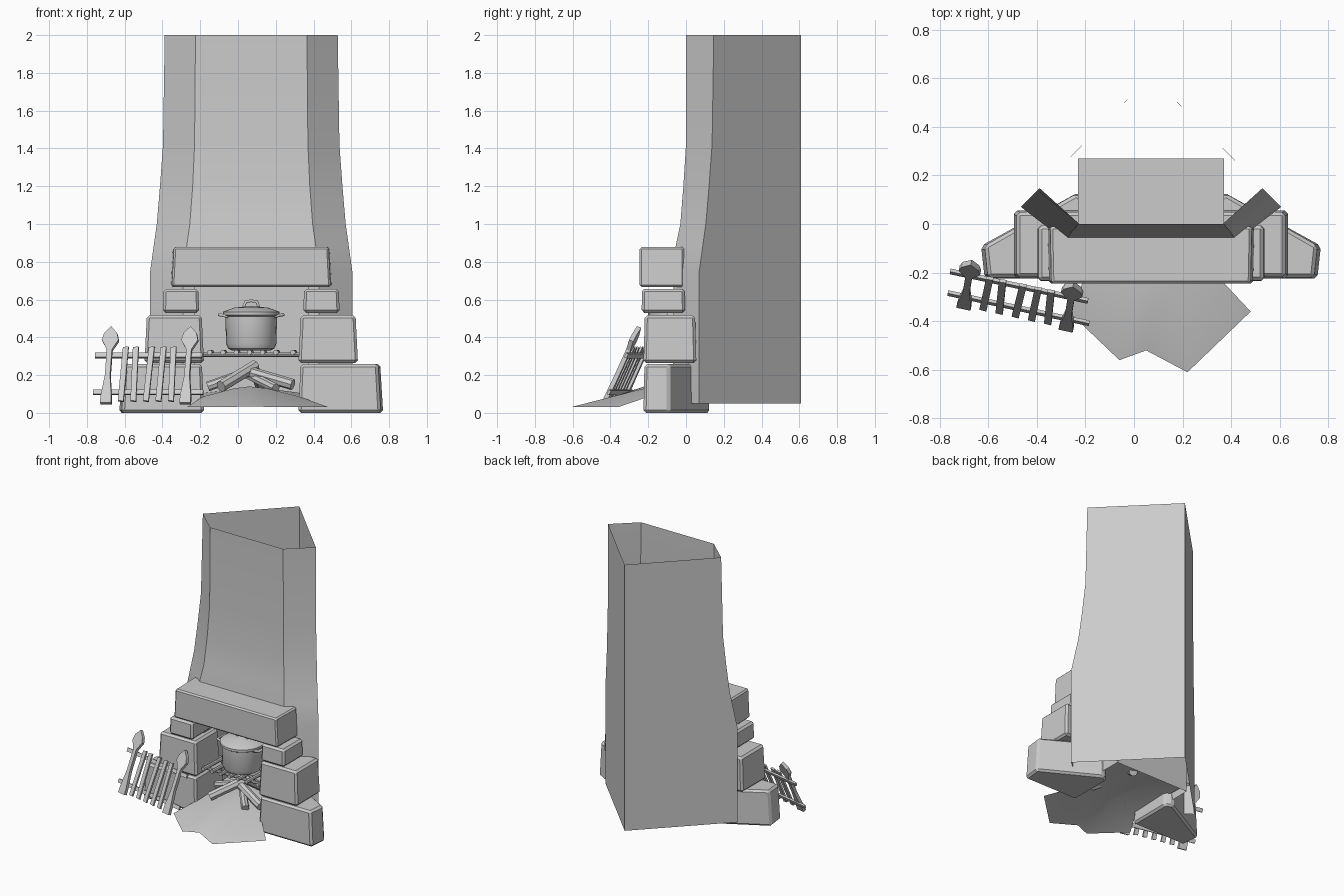
import bpy, bmesh, math
from mathutils import Vector, Matrix

if "Cube" in bpy.data.objects:
    bpy.data.objects.remove(bpy.data.objects["Cube"])

CX = 0.07  # symmetry plane of the fireplace


def mesh_obj(name, verts, faces, fix=True, bevel=0, smooth=False):
    me = bpy.data.meshes.new(name)
    me.from_pydata([tuple(v) for v in verts], [], faces)
    if fix:
        bm = bmesh.new()
        bm.from_mesh(me)
        bmesh.ops.recalc_face_normals(bm, faces=bm.faces)
        bm.to_mesh(me)
        bm.free()
    ob = bpy.data.objects.new(name, me)
    bpy.context.collection.objects.link(ob)
    if bevel:
        m = ob.modifiers.new("bevel", 'BEVEL')
        m.width, m.segments = bevel, 1
    if smooth:
        bpy.ops.object.select_all(action='DESELECT')
        ob.select_set(True)
        bpy.context.view_layer.objects.active = ob
        bpy.ops.object.shade_smooth_by_angle(angle=math.radians(35))
    return ob


def mir(p):
    return (2 * CX - p[0], *p[1:])


def prism(name, low, high, bevel=0):
    n = len(low)
    faces = [(i, (i + 1) % n, n + (i + 1) % n, n + i) for i in range(n)]
    return mesh_obj(name, low + high, faces + [tuple(range(n)), tuple(range(n, 2 * n))], bevel=bevel)


def rod(name, a, b, r, sides=8, r2=None):
    a, b = Vector(a), Vector(b)
    q = (b - a).to_track_quat('Z', 'Y')
    ring = [Vector((math.cos(k * math.tau / sides), math.sin(k * math.tau / sides), 0)) for k in range(sides)]
    ob = prism(name, [a + q @ (v * r) for v in ring], [b + q @ (v * (r2 or r)) for v in ring])
    return ob


# chimney: open shell with a V-shaped back for a room corner
rings = [  # z, front corner x, front y, outer corner y
    (0.05, -0.29, -0.065, 0.07), (0.75, -0.29, -0.065, 0.07), (0.88, -0.272, -0.055, 0.088),
    (1.0, -0.255, -0.03, 0.105), (1.2, -0.24, -0.014, 0.122), (1.42, -0.23, 0.0, 0.138), (2.0, -0.225, 0.0, 0.147)]
verts, faces = [], []
for z, fx, fy, oy in rings:
    o, f = (oy - 0.535, oy, z), (fx, fy, z)
    verts += [o, f, mir(f), mir(o), (CX, 0.61, z)]
for r in range(len(rings) - 1):
    for i in range(5):
        if r == 0 and i == 1:
            continue  # hearth opening
        j = (i + 1) % 5
        faces.append((r * 5 + i, r * 5 + j, r * 5 + 5 + j, r * 5 + 5 + i))
mesh_obj("chimney", verts, faces, fix=False, smooth=True)

# firebox lining with ceiling
path = [(-0.29, -0.065), (-0.23, -0.065), (-0.23, 0.27), (0.37, 0.27), (0.37, -0.065), (0.43, -0.065)]
n = len(path)
mesh_obj("firebox", [(x, y, z) for z in (0.05, 0.75) for x, y in path],
         [(i, i + 1, n + i + 1, n + i) for i in range(n - 1)] + [(n + 1, n + 4, n + 3, n + 2)], fix=False)

# surround stones, mirrored in pairs: plan outline, z range, top inset
stones = [
    ("base_stone", [(-0.615, -0.225), (-0.18, -0.225), (-0.18, 0.10), (-0.23, 0.13), (-0.63, -0.09)], 0.0, 0.258, 0.94),
    ("middle_stone", [(-0.495, -0.225), (-0.18, -0.225), (-0.18, 0.055), (-0.495, 0.055)], 0.265, 0.517, 0.92),
    ("upper_stone", [(-0.398, -0.235), (-0.205, -0.235), (-0.21, -0.005), (-0.398, -0.005)], 0.53, 0.657, 0.95)]
for name, plan, z0, z1, s in stones:
    c = sum((Vector(p) for p in plan), Vector((0, 0))) / len(plan)
    low = [(x, y, z0) for x, y in plan]
    high = [(c.x + (x - c.x) * s, c.y + (y - c.y) * (s + 0.03), z1) for x, y in plan]
    prism(name + "_left", low, high, bevel=0.014)
    prism(name + "_right", [mir(p) for p in low], [mir(p) for p in high], bevel=0.014)

# lintel
plan = [(-0.35, -0.245), (0.49, -0.245), (0.495, -0.01), (-0.355, -0.01)]
prism("lintel", [(x, y, 0.667) for x, y in plan],
      [(CX + (x - CX) * 0.975, y, 0.878) for x, y in plan], bevel=0.01)

# ash mound spilling out of the hearth
edge = [(-0.27, -0.36, 0.03), (-0.06, -0.56, 0.03), (0.05, -0.52, 0.035), (0.22, -0.61, 0.03), (0.48, -0.36, 0.03)]
mid = [(-0.19, -0.2, 0.085), (-0.02, -0.22, 0.13), (0.06, -0.22, 0.14), (0.15, -0.22, 0.13), (0.33, -0.2, 0.085)]
back = [(-0.23, 0.27, 0.1), (-0.05, 0.27, 0.12), (0.07, 0.27, 0.13), (0.19, 0.27, 0.12), (0.37, 0.27, 0.1)]
mesh_obj("ash_mound", edge + mid + back,
         [(r + i, r + i + 1, r + i + 6, r + i + 5) for r in (0, 5) for i in range(4)], fix=False, smooth=True)

# firewood
for i, (a, b, r) in enumerate([
        ((-0.09, -0.2, 0.14), (0.09, -0.03, 0.25), 0.032), ((0.29, -0.15, 0.15), (0.05, -0.06, 0.22), 0.03),
        ((-0.16, -0.02, 0.14), (0.04, -0.03, 0.21), 0.026), ((0.13, 0.15, 0.12), (0.08, -0.02, 0.24), 0.03),
        ((0.2, -0.2, 0.13), (0.06, -0.04, 0.2), 0.026)]):
    rod(f"log_{i + 1}", a, b, r)

# cooking grate
for y in (-0.14, 0.05):
    rod("grate_crossbar", (-0.2, y, 0.308), (0.34, y, 0.308), 0.011)
for x in (-0.15, -0.08, -0.01, 0.06, 0.13, 0.2, 0.29):
    rod("grate_bar", (x, -0.19, 0.32), (x + 0.01, 0.1, 0.32), 0.014)

# cooking pot with lid, lathed from a profile
PC = Vector((CX, -0.05, 0))
profile = [(0.001, 0.33), (0.10, 0.33), (0.122, 0.34), (0.133, 0.365), (0.137, 0.51), (0.15, 0.518),
           (0.15, 0.535), (0.137, 0.54), (0.09, 0.557), (0.001, 0.566)]
S = 24
verts = [PC + Vector((r * math.cos(k * math.tau / S), r * math.sin(k * math.tau / S), z))
         for r, z in profile for k in range(S)]
faces = [(j * S + k, j * S + (k + 1) % S, (j + 1) * S + (k + 1) % S, (j + 1) * S + k)
         for j in range(len(profile) - 1) for k in range(S)]
mesh_obj("pot", verts, faces, smooth=True)


def bent_bar(name, pts, r):
    cu = bpy.data.curves.new(name, 'CURVE')
    cu.dimensions, cu.bevel_depth, cu.bevel_resolution, cu.use_fill_caps = '3D', r, 1, True
    sp = cu.splines.new('POLY')
    sp.points.add(len(pts) - 1)
    for p, co in zip(sp.points, pts):
        p.co = (*co, 1)
    bpy.context.collection.objects.link(bpy.data.objects.new(name, cu))


bent_bar("lid_handle", [PC + Vector(p) for p in ((-0.04, 0, 0.56), (-0.03, 0, 0.588), (0, 0, 0.594), (0.03, 0, 0.588), (0.04, 0, 0.56))], 0.009)
for side in (-1, 1):
    bent_bar("pot_handle", [PC + Vector((side * x, y, z)) for x, y, z in
             ((0.12, -0.05, 0.51), (0.17, -0.045, 0.52), (0.17, 0.045, 0.52), (0.12, 0.05, 0.51))], 0.009)

# leaning fire screen, drawn flat in its own plane (u across, v up, n thickness)
U = Vector((0.42, -0.09, 0)).normalized()
V = Vector((0.03, 0.18, 0.40)).normalized()
N = U.cross(V)
O = Vector((-0.70, -0.34, 0.05))


def flat(name, pts, n0, n1):
    P = [O + U * u + V * v for u, v in pts]
    prism(name, [p + N * n0 for p in P], [p + N * n1 for p in P])


half = [(0.03, 0), (0.028, 0.05), (0.014, 0.16), (0.014, 0.31), (0.045, 0.365), (0.035, 0.405), (0.0, 0.445)]
for u in (0.0, 0.43):
    flat("screen_post", [(u + x, v) for x, v in half] + [(u - x, v) for x, v in half[-2::-1]], -0.012, 0.012)
for v, a, b in ((0.07, -0.075, 0.52), (0.285, -0.08, 0.5)):
    flat("screen_rail", [(a, v - 0.013), (b, v - 0.013), (b, v + 0.013), (a, v + 0.013)], -0.02, -0.006)
for i in range(5):
    u, d = 0.08 + 0.068 * i, (0.006, -0.008, 0.01)[i % 3]
    flat("screen_slat", [(u - 0.015, 0.015), (u + 0.015, 0.012), (u + 0.015 + d, 0.33), (u - 0.015 + d, 0.325)], -0.008, 0.006)
